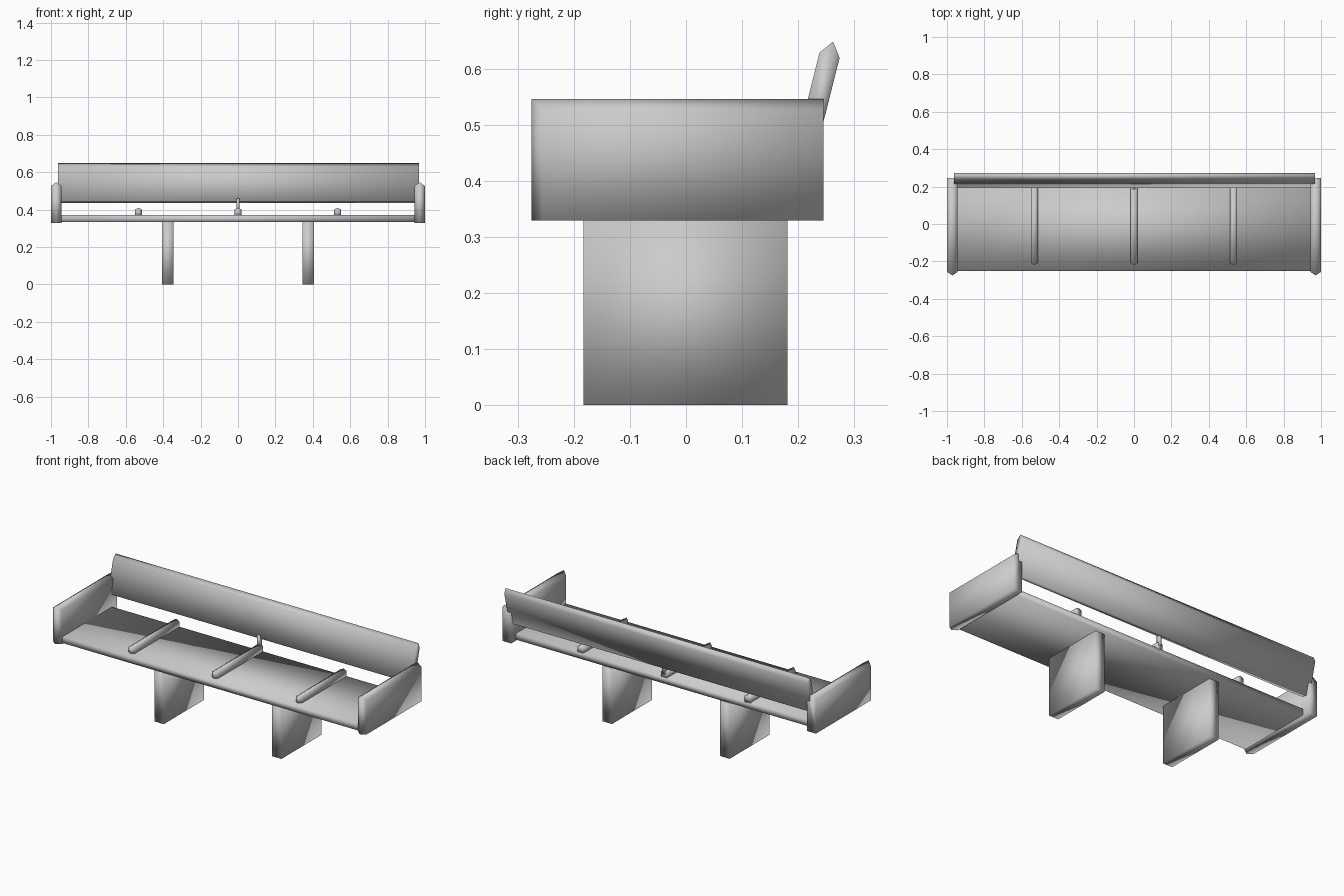
import bpy, bmesh
from mathutils import Vector

if "Cube" in bpy.data.objects:
    bpy.data.objects.remove(bpy.data.objects["Cube"])


def make(name, verts, faces, mirror=False):
    me = bpy.data.meshes.new(name)
    bm = bmesh.new()
    vs = [bm.verts.new(v) for v in verts]
    for f in faces:
        bm.faces.new([vs[i] for i in f])
    bmesh.ops.recalc_face_normals(bm, faces=bm.faces)
    for f in bm.faces:
        f.smooth = True
    bm.to_mesh(me)
    bm.free()
    ob = bpy.data.objects.new(name, me)
    bpy.context.collection.objects.link(ob)
    if mirror:
        ob.modifiers.new("mirror", 'MIRROR').use_mirror_merge = False
    return ob


def prism(name, profile, x0, x1, mirror=False):
    """Extrude a (y, z) profile along x."""
    n = len(profile)
    verts = [(x, y, z) for x in (x0, x1) for y, z in profile]
    faces = [range(n), range(n, 2 * n)]
    faces += [(i, (i + 1) % n, (i + 1) % n + n, i + n) for i in range(n)]
    return make(name, verts, faces, mirror)


def rect(y0, y1, z0, z1):
    return [(y0, z0), (y1, z0), (y1, z1), (y0, z1)]


def ridged_slab(name, x0, x1, y0, y1, z0, z1, front, top, mirror=False):
    """Slab whose front and top edges come to a central ridge."""
    side = rect(y0 + front, y1, z0, z1 - top)
    ridge = [(y0, z0), (y0, z1), (y1, z1)]
    verts = [(x0, *p) for p in side] + [(x1, *p) for p in side]
    verts += [((x0 + x1) / 2, *p) for p in ridge]
    faces = [(0, 1, 2, 3), (4, 5, 6, 7),
             (0, 3, 9, 8), (4, 7, 9, 8),
             (3, 2, 10, 9), (7, 6, 10, 9),
             (1, 2, 10, 6, 5), (0, 1, 5, 4, 8)]
    return make(name, verts, faces, mirror)


# Main wing plane
prism("main_plane", rect(-0.25, 0.2, 0.333, 0.37), -0.95, 0.95)

# Support pylons
prism("pylons", rect(-0.183, 0.181, 0.0, 0.335), 0.345, 0.405, mirror=True)

# End plates
ridged_slab("end_plates", 0.943, 1.0, -0.275, 0.245, 0.329, 0.546, 0.019, 0.02, mirror=True)

# Ribs on top of the plane
for i, x in enumerate((-0.533, 0.0, 0.533)):
    ridged_slab(f"rib_{i + 1}", x - 0.019, x + 0.019, -0.22, 0.2, 0.365, 0.41, 0.012, 0.01)

# Leaning upper flap with a pointed top edge
up = Vector((0.245, 0.97)).normalized()
out = Vector((up.y, -up.x))
apex = Vector((0.262, 0.648))
top = apex - up * 0.025
bottom = top - up * 0.19
half = out * 0.0185
prism("upper_flap", [tuple(p) for p in
      (bottom - half, bottom + half, top + half, apex, top - half)], -0.963, 0.967)

# Small post joining the middle rib to the flap
prism("flap_post", rect(0.185, 0.208, 0.39, 0.46), -0.008, 0.008)
